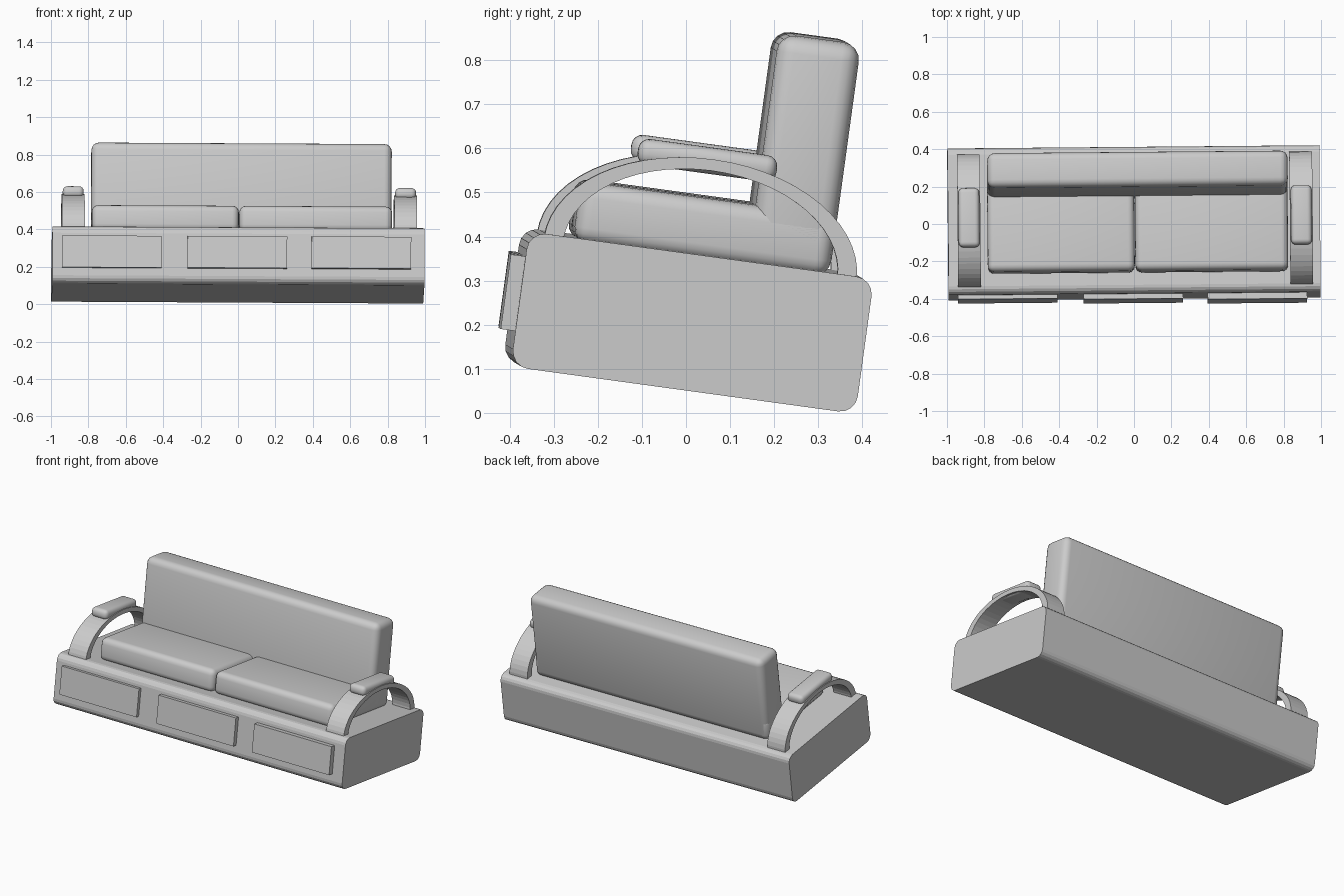
import bpy, bmesh, math
from mathutils import Matrix, Euler

cube = bpy.data.objects.get("Cube")
if cube:
    bpy.data.objects.remove(cube, do_unlink=True)

# The whole sofa leans back and is turned very slightly
LEAN = Euler((math.radians(-7.8), math.radians(0.3), math.radians(0.5))).to_matrix().to_4x4()

grey = bpy.data.materials.new("plain grey")
grey.use_nodes = True
COLOUR = (0.6, 0.6, 0.6, 1)
grey.diffuse_color = COLOUR
grey.node_tree.nodes["Principled BSDF"].inputs["Base Color"].default_value = COLOUR


def finish(name, bm, smooth=False):
    bmesh.ops.recalc_face_normals(bm, faces=bm.faces)
    bm.transform(LEAN)
    mesh = bpy.data.meshes.new(name)
    bm.to_mesh(mesh)
    bm.free()
    mesh.materials.append(grey)
    obj = bpy.data.objects.new(name, mesh)
    bpy.context.collection.objects.link(obj)
    if smooth:
        bpy.ops.object.select_all(action='DESELECT')
        obj.select_set(True)
        bpy.context.view_layer.objects.active = obj
        bpy.ops.object.shade_smooth_by_angle(angle=math.radians(35))
    return obj


def block(name, xs, ys, zs, radius=0, segments=4, along_x=False, smooth=False):
    """Box between limits; rounds all edges, or only those running along x."""
    bm = bmesh.new()
    spans = (xs, ys, zs)
    centre = [sum(s) / 2 for s in spans]
    size = [s[1] - s[0] for s in spans]
    bmesh.ops.create_cube(bm, size=1, matrix=Matrix.Translation(centre) @ Matrix.Diagonal(size + [1]))
    if radius:
        edges = [e for e in bm.edges
                 if not along_x or abs(e.verts[0].co.x - e.verts[1].co.x) > 0.1]
        bmesh.ops.bevel(bm, geom=edges, offset=radius, segments=segments,
                        profile=0.5, affect='EDGES')
    return finish(name, bm, smooth)


def arch(name, xs, centre_y, base_z, outer, inner, steps=28):
    """Half-elliptical band extruded across x."""
    bm = bmesh.new()
    rings = []
    for i in range(steps + 1):
        a = math.pi * i / steps
        c, s = math.cos(a), math.sin(a)
        rings.append([bm.verts.new((x, centre_y + r[0] * c, base_z + r[1] * s))
                      for x, r in ((xs[0], outer), (xs[1], outer), (xs[1], inner), (xs[0], inner))])
    for a, b in zip(rings, rings[1:]):
        for k in range(4):
            bm.faces.new((a[k], a[(k + 1) % 4], b[(k + 1) % 4], b[k]))
    bm.faces.new(rings[0])
    bm.faces.new(rings[-1])
    return finish(name, bm)


# Base with rounded long edges
TOP = 0.363
block("base", (-0.996, 0.993), (-0.418, 0.372), (0.054, TOP), 0.04, 4, along_x=True)

# Three drawer fronts
for label, x in (("right", -0.68), ("middle", -0.008), ("left", 0.655)):
    block(label + "_drawer_front", (x - 0.266, x + 0.266),
          (-0.4455 - 0.0087 * x, -0.40), (0.135, 0.306))

# Seat cushions and backrest
block("right_seat_cushion", (-0.786, 0.0), (-0.315, 0.272), (TOP - 0.01, 0.492), 0.035, smooth=True)
block("left_seat_cushion", (0.003, 0.82), (-0.315, 0.272), (TOP - 0.01, 0.492), 0.035, smooth=True)
block("backrest", (-0.786, 0.82), (0.085, 0.273), (TOP - 0.01, 0.885), 0.04, smooth=True)

# Arched arms with padded tops
for label, x in (("right", -0.885), ("left", 0.892)):
    arch(label + "_arm", (x - 0.061, x + 0.061), -0.024, TOP - 0.01, (0.358, 0.229), (0.314, 0.203))
    block(label + "_arm_pad", (x - 0.056, x + 0.056), (-0.197, 0.121), (0.548, 0.608), 0.025, smooth=True)
